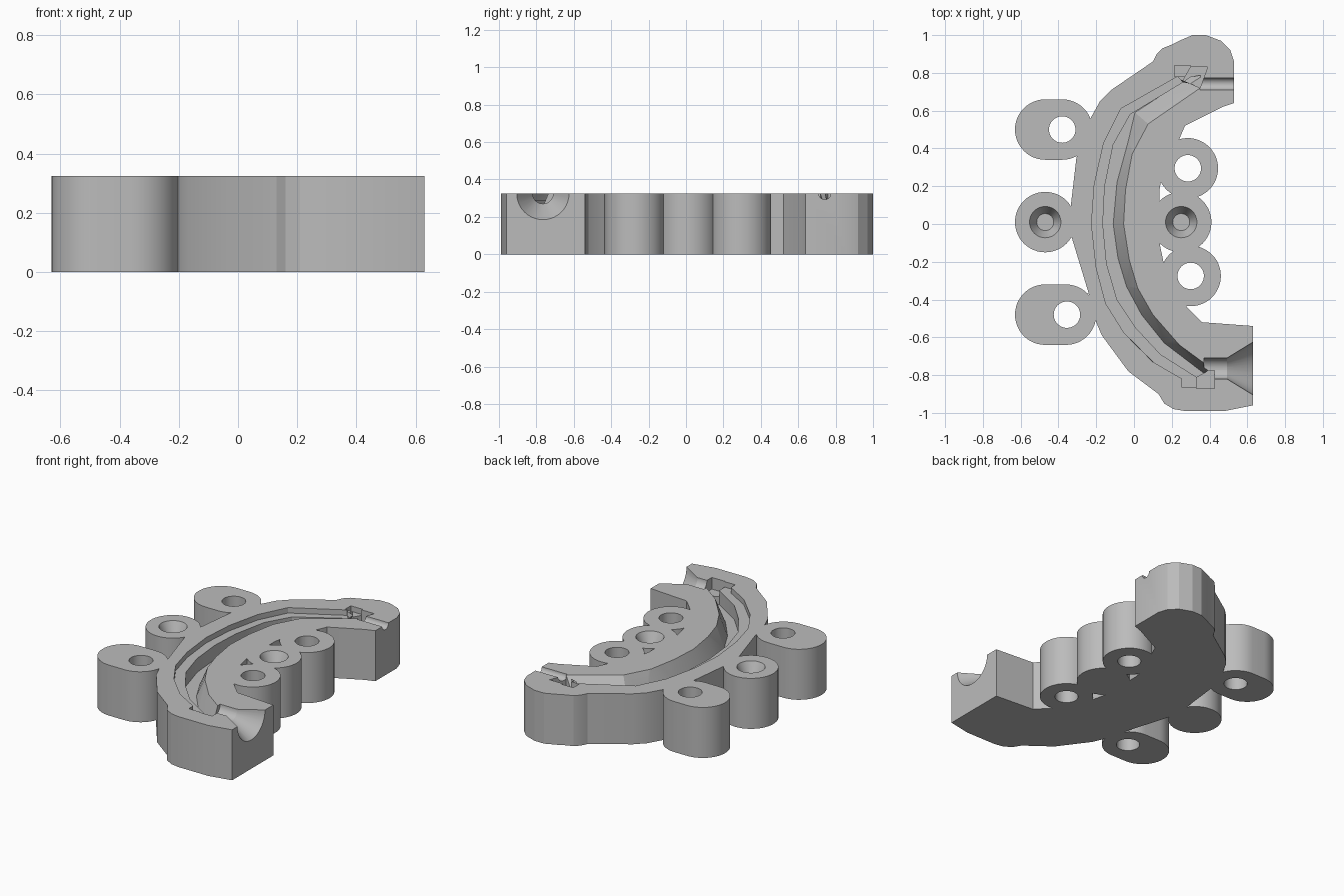
import bpy
import bmesh
from math import cos, sin, pi
from mathutils import Matrix, Vector

if "Cube" in bpy.data.objects:
    bpy.data.objects.remove(bpy.data.objects["Cube"], do_unlink=True)

HEIGHT = 0.325
ABOVE = HEIGHT + 0.05

grey = bpy.data.materials.new("plain grey")
grey.use_nodes = True
grey.diffuse_color = (0.5, 0.5, 0.5, 1)
grey.node_tree.nodes["Principled BSDF"].inputs["Base Color"].default_value = grey.diffuse_color


def finish(name, bm):
    bmesh.ops.recalc_face_normals(bm, faces=bm.faces)
    mesh = bpy.data.meshes.new(name)
    bm.to_mesh(mesh)
    bm.free()
    obj = bpy.data.objects.new(name, mesh)
    bpy.context.collection.objects.link(obj)
    mesh.materials.append(grey)
    return obj


def loft(name, rings):
    """Closed solid through a row of matching closed rings."""
    bm = bmesh.new()
    loops = [[bm.verts.new(p) for p in ring] for ring in rings]
    for a, b in zip(loops, loops[1:]):
        for i in range(len(a)):
            j = (i + 1) % len(a)
            bm.faces.new((a[i], a[j], b[j], b[i]))
    bm.faces.new(loops[0])
    bm.faces.new(loops[-1])
    bmesh.ops.triangulate(bm, faces=bm.faces)
    return finish(name, bm)


def prism(name, outline, bottom=0.0, top=HEIGHT):
    return loft(name, [[(x, y, z) for x, y in outline] for z in (bottom, top)])


def stadium(name, x_left, x_right, y, radius):
    """Upright lug with rounded ends."""
    outline = []
    steps = 24
    for centre, start in ((x_right, -pi / 2), (x_left, pi / 2)):
        for i in range(steps + 1):
            a = start + pi * i / steps
            outline.append((centre + radius * cos(a), y + radius * sin(a)))
    if x_left == x_right:
        outline = outline[:steps] + outline[steps + 1:-1]
    return prism(name, outline)


def cone(name, start, end, r_start, r_end):
    """Round cutter between two points."""
    start, end = Vector(start), Vector(end)
    axis = end - start
    turn = axis.to_track_quat("Z", "Y").to_matrix().to_4x4()
    bm = bmesh.new()
    bmesh.ops.create_cone(bm, cap_ends=True, segments=40, radius1=r_start, radius2=r_end,
                          depth=axis.length,
                          matrix=Matrix.Translation((start + end) / 2) @ turn)
    return finish(name, bm)


def box(name, x0, x1, y0, y1, floor):
    return prism(name, [(x0, y0), (x1, y0), (x1, y1), (x0, y1)], floor, ABOVE)


# Curved body block with a thick head at each end
body = prism("mould_body", [
    (.53, .64), (.53, .86), (.51, .92), (.46, .97), (.38, 1), (.31, 1), (.24, .97),
    (.2, .95), (.15, .93), (.12, .9), (.1, .86), (-.12, .71), (-.18, .65), (-.23, .56),
    (-.305, .35), (-.34, .05), (-.33, -.07), (-.245, -.35), (-.2, -.52), (-.17, -.59),
    (-.03, -.78), (.13, -.9), (.16, -.95), (.21, -.98), (.27, -.99), (.48, -.99),
    (.63, -.96), (.63, -.54), (.36, -.52), (.28, -.44), (.16, -.22), (.135, -.1),
    (.135, .18), (.15, .27), (.24, .45), (.27, .52), (.47, .62)])

# Bolt lugs and alignment lugs
RADIUS = 0.16
lugs = [
    stadium("back_bolt_lug_right", -.47, -.38, .5, RADIUS),
    stadium("alignment_lug_right", -.47, -.47, .01, RADIUS),
    stadium("front_bolt_lug_right", -.47, -.36, -.48, RADIUS),
    stadium("back_bolt_lug_left", .285, .285, .295, RADIUS),
    stadium("alignment_lug_left", .25, .25, .01, RADIUS),
    stadium("front_bolt_lug_left", .3, .3, -.275, RADIUS),
]

# Bolt holes go right through; alignment sockets are tapered and blind
cutters = [cone("bolt_hole", (x, y, -.1), (x, y, ABOVE), .07, .07)
           for x, y in ((-.38, .5), (-.355, -.48), (.285, .295), (.3, -.275))]
for x in (-.47, .25):
    depth, rise = 0.08, 0.01
    slope = (.083 - .045) / depth
    cutters.append(cone("socket", (x, .01, HEIGHT - depth), (x, .01, HEIGHT + rise),
                        .045, .083 + slope * rise))

# Stepped cavity: ledge edge, step, floor edge and sloped rim at each station
LEDGE, FLOOR = HEIGHT - 0.035, HEIGHT - 0.125
stations = [
    ((.23, .78), (.26, .75), (.345, .81), (.365, .73)),
    ((-.07, .61), (-.02, .58), (.005, .59), (.075, .53)),
    ((-.16, .43), (-.11, .42), (-.03, .44), (-.01, .37)),
    ((-.21, .21), (-.155, .2), (-.09, .22), (-.045, .18)),
    ((-.225, 0), (-.165, 0), (-.11, 0), (-.055, 0)),
    ((-.2, -.23), (-.145, -.21), (-.085, -.18), (-.025, -.19)),
    ((-.15, -.42), (-.09, -.4), (-.04, -.33), (.02, -.34)),
    ((-.05, -.58), (.01, -.55), (.04, -.48), (.1, -.48)),
    ((.1, -.73), (.14, -.69), (.16, -.63), (.24, -.64)),
    ((.29, -.84), (.33, -.81), (.37, -.79), (.41, -.765)),
]
cutters.append(loft("cavity", [
    [(*ledge, ABOVE), (*ledge, LEDGE), (*step, LEDGE), (*step, FLOOR),
     (*floor, FLOOR), (*rim, HEIGHT), (*rim, ABOVE)]
    for ledge, step, floor, rim in stations]))

# Notches at the cavity ends
cutters += [
    box("back_notch", .215, .3, .78, .84, LEDGE),
    box("front_notch", .255, .335, -.865, -.81, LEDGE),
    box("front_pocket", .33, .425, -.87, -.775, FLOOR + .05),
    prism("back_pocket", [(.26, .76), (.35, .72), (.39, .83), (.3, .83)], FLOOR + .05, ABOVE),
]

# Pouring funnel at the front and vent channel at the back
cutters += [
    cone("funnel_neck", (.37, -.765, HEIGHT), (.52, -.765, HEIGHT), .055, .055),
    cone("funnel_mouth", (.49, -.765, HEIGHT), (.64, -.765, HEIGHT), .054, .146),
    cone("vent", (.35, .742, HEIGHT), (.6, .742, HEIGHT), .032, .032),
]


def combine(target, other, operation):
    mod = target.modifiers.new(other.name, "BOOLEAN")
    mod.operation = operation
    mod.solver = "EXACT"
    mod.object = other
    bpy.context.view_layer.objects.active = target
    bpy.ops.object.modifier_apply(modifier=mod.name)
    bpy.data.objects.remove(other, do_unlink=True)


for lug in lugs:
    combine(body, lug, "UNION")
for cutter in cutters:
    combine(body, cutter, "DIFFERENCE")

bpy.ops.object.select_all(action="DESELECT")
body.select_set(True)
bpy.context.view_layer.objects.active = body
bpy.ops.object.shade_smooth_by_angle(angle=pi / 9)
